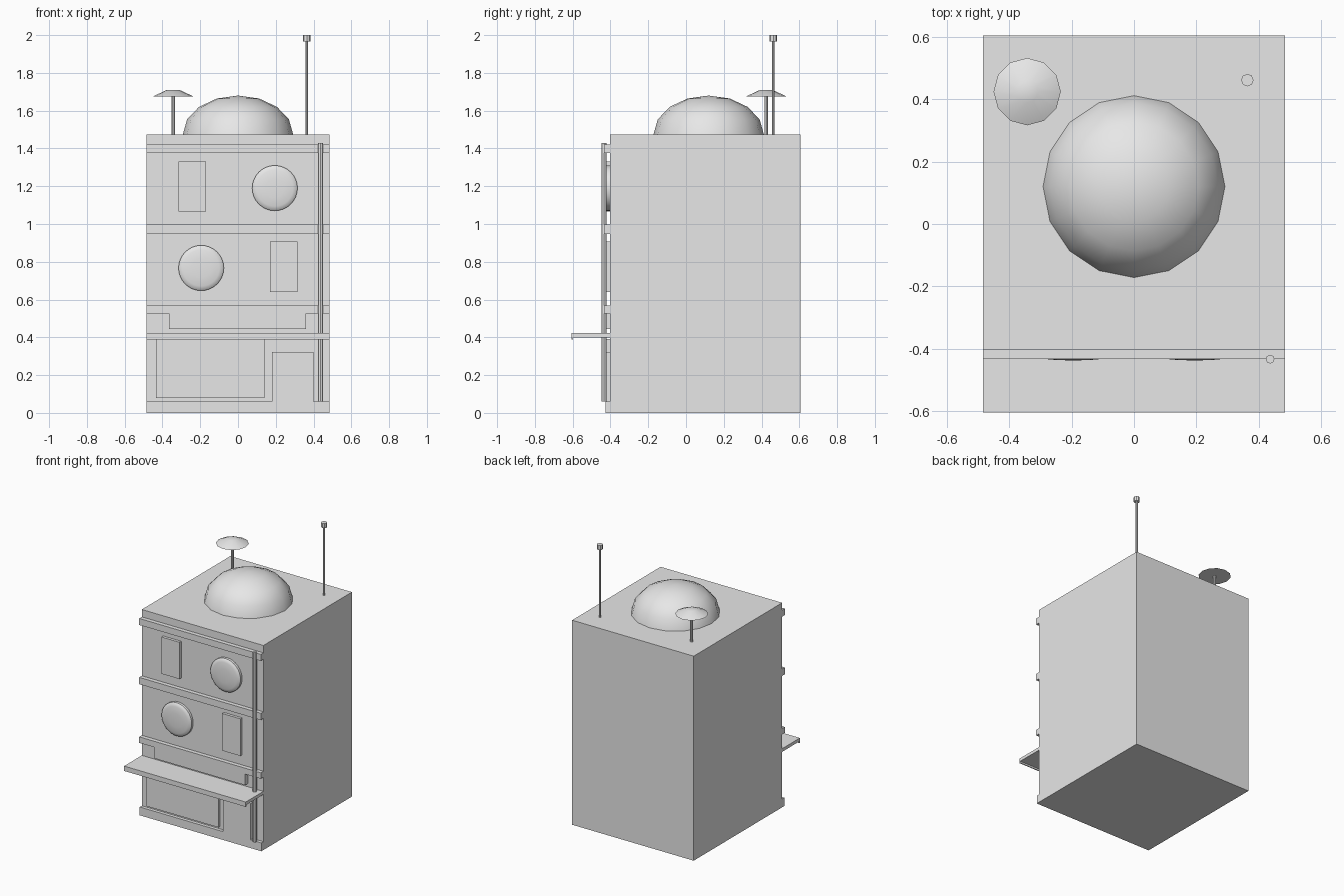
import bpy
import bmesh
from math import sin, cos, pi, radians

cube = bpy.data.objects.get("Cube")
if cube:
    bpy.data.objects.remove(cube, do_unlink=True)

# One plain grey for the whole building
grey = bpy.data.materials.new("plain_grey")
grey.use_nodes = True
grey.diffuse_color = (0.8, 0.8, 0.8, 1)
grey.node_tree.nodes["Principled BSDF"].inputs["Base Color"].default_value = (0.8, 0.8, 0.8, 1)

HALF = 0.485      # half width of the building
WALL = -0.403     # front wall plane
BACK = 0.605
ROOF = 1.475


def finish(name, bm):
    bmesh.ops.recalc_face_normals(bm, faces=bm.faces)
    mesh = bpy.data.meshes.new(name)
    bm.to_mesh(mesh)
    bm.free()
    mesh.materials.append(grey)
    ob = bpy.data.objects.new(name, mesh)
    bpy.context.collection.objects.link(ob)
    return ob


def box(name, x0, x1, y0, y1, z0, z1):
    bm = bmesh.new()
    bmesh.ops.create_cube(bm, size=1)
    for v in bm.verts:
        v.co.x = x1 if v.co.x > 0 else x0
        v.co.y = y1 if v.co.y > 0 else y0
        v.co.z = z1 if v.co.z > 0 else z0
    return finish(name, bm)


def plate(name, x0, x1, z0, z1, depth):
    """Panel standing proud of the front wall."""
    return box(name, x0, x1, WALL - depth, WALL + 0.01, z0, z1)


def lathe(name, profile, sides, location, face_front=False):
    """Revolve (radius, height) points; the outline is closed at both ends."""
    bm = bmesh.new()
    rings = []
    for r, h in profile:
        if r == 0:
            rings.append([bm.verts.new((0, 0, h))])
        else:
            rings.append([bm.verts.new((r * cos(2 * pi * i / sides),
                                        r * sin(2 * pi * i / sides), h))
                          for i in range(sides)])
    for a, b in zip(rings, rings[1:]):
        for i in range(sides):
            j = (i + 1) % sides
            if len(b) == 1:
                bm.faces.new((a[i], a[j], b[0]))
            else:
                bm.faces.new((a[i], a[j], b[j], b[i]))
    for ring in (rings[0], rings[-1]):
        if len(ring) > 1:
            bm.faces.new(ring)
    ob = finish(name, bm)
    ob.location = location
    if face_front:
        ob.rotation_euler.x = radians(90)
    bpy.ops.object.select_all(action='DESELECT')
    ob.select_set(True)
    bpy.context.view_layer.objects.active = ob
    bpy.ops.object.shade_smooth_by_angle(angle=radians(30))
    return ob


def rod(name, x, y, z0, z1, radius, sides=8):
    return lathe(name, [(radius, z0), (radius, z1)], sides, (x, y, 0))


# Main block
box("building_body", -HALF, HALF, WALL, BACK, 0, ROOF)

# Horizontal ledges across the facade
for name, z0, z1 in (("lower_ledge", 0.525, 0.568),
                     ("middle_ledge", 0.948, 0.997),
                     ("upper_ledge", 1.375, 1.422)):
    plate(name, -HALF, HALF, z0, z1, 0.03)

# Sign board hanging below the lowest ledge
plate("sign_board", -0.365, 0.36, 0.445, 0.525, 0.03)

# Ground floor: plinth on both sides of the door, door, shop window
plate("plinth_right", -HALF, 0.18, 0, 0.06, 0.024)
plate("plinth_left", 0.4, HALF, 0, 0.06, 0.024)
plate("door", 0.18, 0.4, 0, 0.322, 0.024)
plate("shop_window", -0.435, 0.14, 0.078, 0.39, 0.02)

# Awning with a thin drop lip
box("awning", -HALF, HALF, -0.6, WALL + 0.01, 0.4, 0.423)
box("awning_lip", -HALF, HALF, -0.605, -0.598, 0.388, 0.423)

# Rectangular windows
plate("upper_window", -0.315, -0.17, 1.065, 1.33, 0.02)
plate("middle_window", 0.17, 0.315, 0.64, 0.908, 0.02)

# Round windows with a slightly domed front
porthole = [(0.12, -0.01), (0.12, 0.018), (0.112, 0.025),
            (0.096, 0.03), (0.05, 0.034), (0, 0.035)]
for name, x, z in (("upper_round_window", 0.195, 1.19),
                   ("middle_round_window", -0.195, 0.767)):
    lathe(name, porthole, 32, (x, WALL, z), face_front=True)

# Drain pipe
rod("drain_pipe", 0.437, -0.434, 0.06, 1.428, 0.014)

# Flattened roof dome
dome = [(0.292 * cos(pi * i / 8), 0.205 * sin(pi * i / 8)) for i in range(4)]
lathe("roof_dome", dome + [(0, 0.205)], 16, (0, 0.12, ROOF))

# Dish on a post
rod("dish_post", -0.343, 0.425, ROOF, 1.685, 0.01)
lathe("dish", [(0.108, 0), (0.035, 0.034), (0, 0.035)], 12, (-0.343, 0.425, 1.675))

# Antenna mast with a small tip
rod("antenna_mast", 0.364, 0.462, ROOF, 1.975, 0.007)
rod("antenna_tip", 0.364, 0.462, 1.967, 2.0, 0.02)
